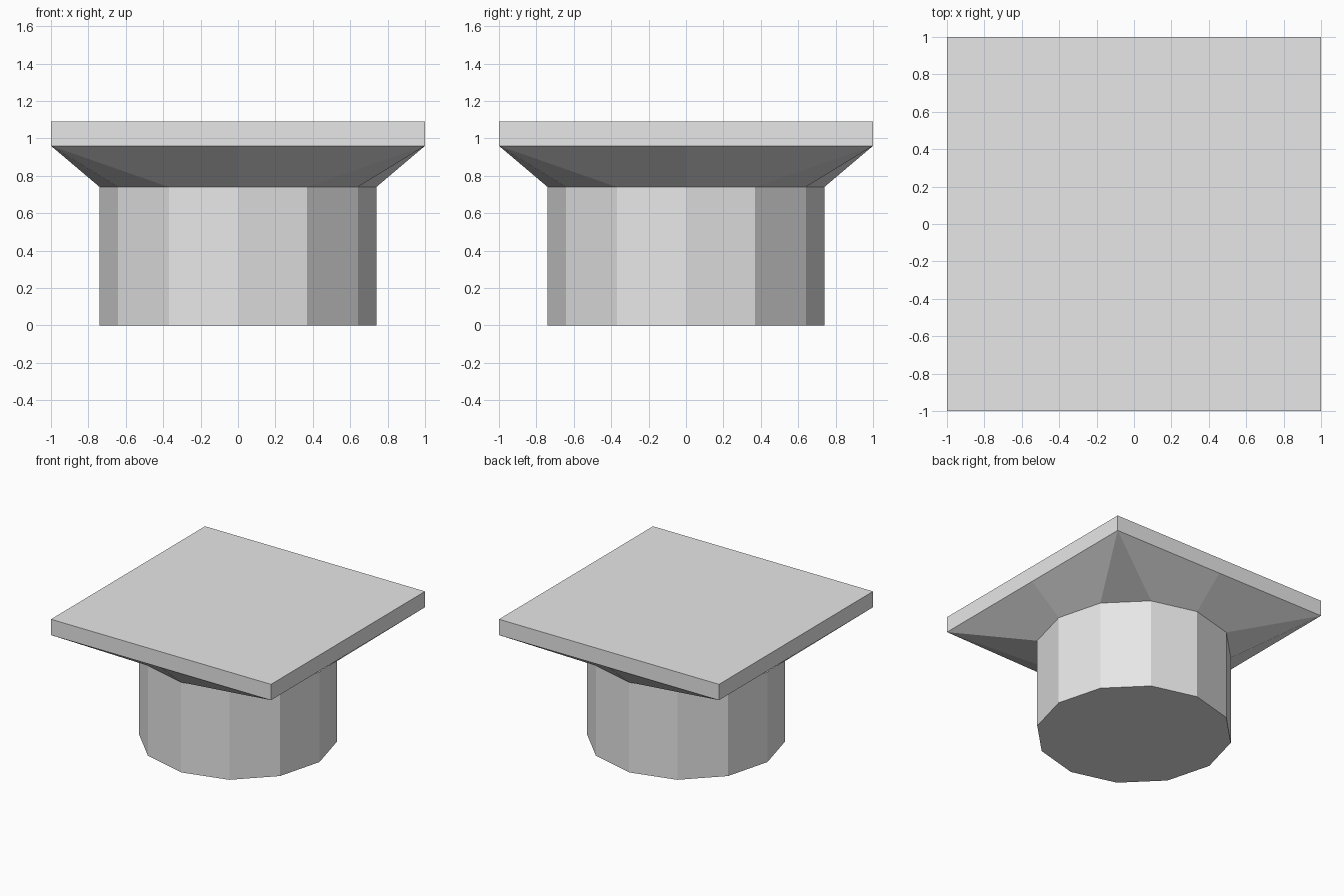
import bpy, bmesh, math

cube = bpy.data.objects.get("Cube")
if cube:
    bpy.data.objects.remove(cube, do_unlink=True)

SIDES = 12
RADIUS = 0.74
DRUM_TOP, SLAB_BOTTOM, SLAB_TOP = 0.74, 0.96, 1.09

# One plain grey material
grey = bpy.data.materials.new("light_grey")
grey.use_nodes = True
colour = (0.8, 0.8, 0.8, 1)
grey.diffuse_color = colour
grey.node_tree.nodes["Principled BSDF"].inputs["Base Color"].default_value = colour


def ring(bm, z):
    """Twelve-sided outline of the drum."""
    return [bm.verts.new((RADIUS * math.cos(math.tau * i / SIDES),
                          RADIUS * math.sin(math.tau * i / SIDES), z))
            for i in range(SIDES)]


def square(bm, z):
    """Square outline with a point at each corner and edge middle."""
    points = []
    for i in range(8):
        a = math.tau * i / 8
        s = max(abs(math.cos(a)), abs(math.sin(a)))
        points.append(bm.verts.new((math.cos(a) / s, math.sin(a) / s, z)))
    return points


def band(bm, lower, upper):
    """Walls between two matching outlines."""
    n = len(lower)
    for i in range(n):
        j = (i + 1) % n
        bm.faces.new((lower[i], lower[j], upper[j], upper[i]))


bm = bmesh.new()

# Drum with a closed base
base, collar = ring(bm, 0), ring(bm, DRUM_TOP)
bm.faces.new(base[::-1])
band(bm, base, collar)

# Flare from the round drum to the square slab
rim = square(bm, SLAB_BOTTOM)
for k in range(4):
    a, b, c, d = (collar[(3 * k + i) % SIDES] for i in range(4))
    mid, corner, next_mid = (rim[(2 * k + i) % 8] for i in range(3))
    bm.faces.new((a, b, corner, mid))
    bm.faces.new((b, c, corner))
    bm.faces.new((c, d, next_mid, corner))

# Square slab
top = square(bm, SLAB_TOP)
band(bm, rim, top)
bm.faces.new(top)

bmesh.ops.recalc_face_normals(bm, faces=bm.faces)
mesh = bpy.data.meshes.new("column_capital")
bm.to_mesh(mesh)
bm.free()
mesh.materials.append(grey)
capital = bpy.data.objects.new("column_capital", mesh)
bpy.context.collection.objects.link(capital)
